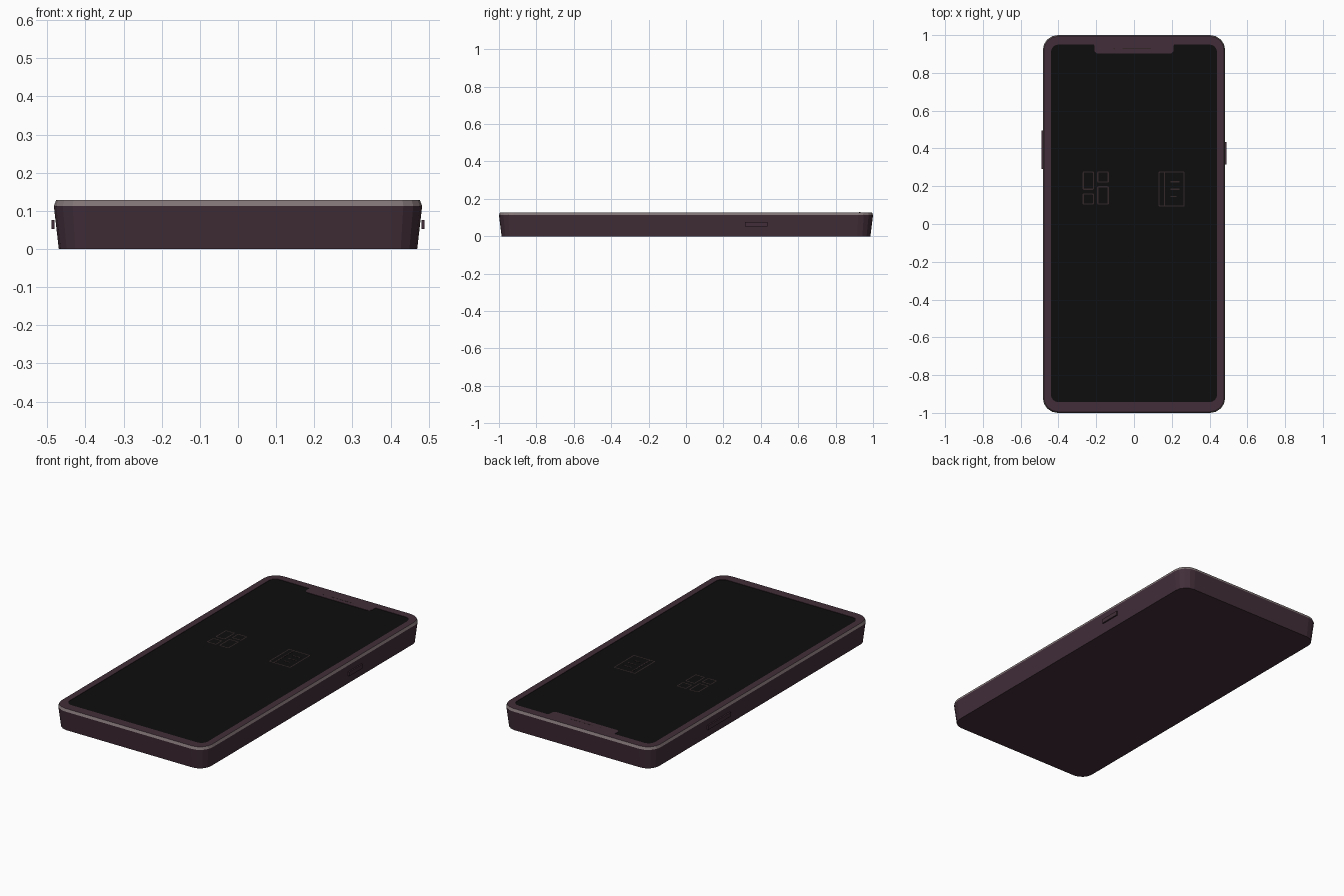
import bpy, bmesh, math
from mathutils import Vector

if "Cube" in bpy.data.objects:
    bpy.data.objects.remove(bpy.data.objects["Cube"])


def material(name, rgb):
    m = bpy.data.materials.new(name)
    m.diffuse_color = (*rgb, 1)
    m.use_nodes = True
    m.node_tree.nodes["Principled BSDF"].inputs["Base Color"].default_value = m.diffuse_color
    return m


SHELL = material("shell_plum", (0.054, 0.027, 0.040))
TRIM = material("trim_grey", (0.22, 0.175, 0.18))
GLASS = material("glass_black", (0.004, 0.004, 0.004))
ICON = material("icon_brown", (0.034, 0.020, 0.022))


def fillet(corners, seg=4):
    """Round the right-angled corners (x, y, radius) of an outline."""
    out = []
    for i, (x, y, r) in enumerate(corners):
        p = Vector((x, y))
        if r == 0:
            out.append(p)
            continue
        d1 = (Vector(corners[i - 1][:2]) - p).normalized()
        d2 = (Vector(corners[(i + 1) % len(corners)][:2]) - p).normalized()
        c = p + (d1 + d2) * r
        for k in range(seg + 1):
            t = math.pi / 2 * k / seg
            out.append(c - r * (d2 * math.cos(t) + d1 * math.sin(t)))
    return out


def rect(x0, x1, y0, y1, r, seg=4):
    return fillet([(x0, y0, r), (x1, y0, r), (x1, y1, r), (x0, y1, r)], seg)


def ring(bm, pts, z):
    return [bm.verts.new((p.x, p.y, z)) for p in pts]


def bridge(bm, lo, hi, mat=0):
    n = len(lo)
    for i in range(n):
        j = (i + 1) % n
        bm.faces.new((lo[i], lo[j], hi[j], hi[i])).material_index = mat


def finish(name, bm, *mats):
    me = bpy.data.meshes.new(name)
    bm.to_mesh(me)
    bm.free()
    for m in mats:
        me.materials.append(m)
    ob = bpy.data.objects.new(name, me)
    bpy.context.collection.objects.link(ob)
    return ob


def prism(name, pts, z0, z1, mat):
    bm = bmesh.new()
    lo, hi = ring(bm, pts, z0), ring(bm, pts, z1)
    bridge(bm, lo, hi)
    bm.faces.new(hi)
    bm.faces.new(lo[::-1])
    return finish(name, bm, mat)


def box(name, x0, x1, y0, y1, z0, z1, mat):
    return prism(name, rect(x0, x1, y0, y1, 0), z0, z1, mat)


TOP, SCREEN_Z = 0.128, 0.126

# screen outline with the notch at the top edge
screen_pts = fillet([(-0.44, -0.943, 0.04), (0.44, -0.943, 0.04),
                     (0.44, 0.95, 0.04), (0.21, 0.95, 0.006),
                     (0.21, 0.902, 0.02), (-0.21, 0.902, 0.02),
                     (-0.21, 0.95, 0.006), (-0.44, 0.95, 0.04)])

# body: tapered shell, light chamfered edge, bezel around the screen
bm = bmesh.new()
bottom = ring(bm, rect(-0.470, 0.470, -0.986, 0.986, 0.070), 0)
wide = ring(bm, rect(-0.483, 0.483, -1, 1, 0.080), 0.113)
top = ring(bm, rect(-0.477, 0.477, -0.994, 0.994, 0.074), TOP)
lip = ring(bm, screen_pts, TOP)
floor = ring(bm, screen_pts, SCREEN_Z)
bm.faces.new(bottom[::-1])
bridge(bm, bottom, wide)
bridge(bm, wide, top, 1)
bridge(bm, floor[::-1], lip[::-1])
edges = []
for loop in (top, lip):
    for a, b in zip(loop, loop[1:] + loop[:1]):
        edges.append(bm.edges.get((a, b)))
fill = bmesh.ops.triangle_fill(bm, use_beauty=True, edges=edges, normal=(0, 0, 1))
for f in fill["geom"]:
    if isinstance(f, bmesh.types.BMFace):
        f.normal_update()
        if f.normal.z < 0:
            f.normal_flip()
finish("body", bm, SHELL, TRIM)

# screen glass
bm = bmesh.new()
bm.faces.new(ring(bm, screen_pts, SCREEN_Z))
finish("screen", bm, GLASS)

# earpiece and front camera in the notch
prism("earpiece", rect(-0.06, 0.09, 0.927, 0.931, 0.0015), TOP, TOP + 0.0005, ICON)
prism("front_camera", rect(-0.108, -0.100, 0.925, 0.933, 0.0039), TOP, TOP + 0.0005, ICON)

# side buttons
box("volume_button", -0.489, -0.481, 0.29, 0.495, 0.052, 0.076, SHELL)
box("power_button", 0.481, 0.489, 0.315, 0.435, 0.052, 0.076, SHELL)

LINE, ICON_Z = 0.006, SCREEN_Z + 0.0008


def outline(name, x0, x1, y0, y1, r):
    """Thin flat frame used for the screen icons."""
    bm = bmesh.new()
    w = LINE
    outer = ring(bm, rect(x0, x1, y0, y1, r), ICON_Z)
    inner = ring(bm, rect(x0 + w, x1 - w, y0 + w, y1 - w, r * 0.4), ICON_Z)
    bridge(bm, outer, inner)
    finish(name, bm, ICON)


# dashboard icon: four tiles
for i, t in enumerate([(-0.272, -0.212, 0.181, 0.278), (-0.195, -0.133, 0.219, 0.278),
                       (-0.272, -0.212, 0.103, 0.162), (-0.195, -0.133, 0.103, 0.200)]):
    outline(f"icon_tile_{i + 1}", *t, 0.007)

# notebook icon: cover, spine and text lines
outline("notebook_cover", 0.130, 0.268, 0.092, 0.278, 0.006)
box("notebook_spine", 0.159, 0.165, 0.096, 0.274, SCREEN_Z, ICON_Z, ICON)
for i, (x1, y) in enumerate([(0.242, 0.224), (0.242, 0.184), (0.226, 0.145)]):
    box(f"notebook_line_{i + 1}", 0.192, x1, y - LINE / 2, y + LINE / 2,
        SCREEN_Z, ICON_Z, ICON)
